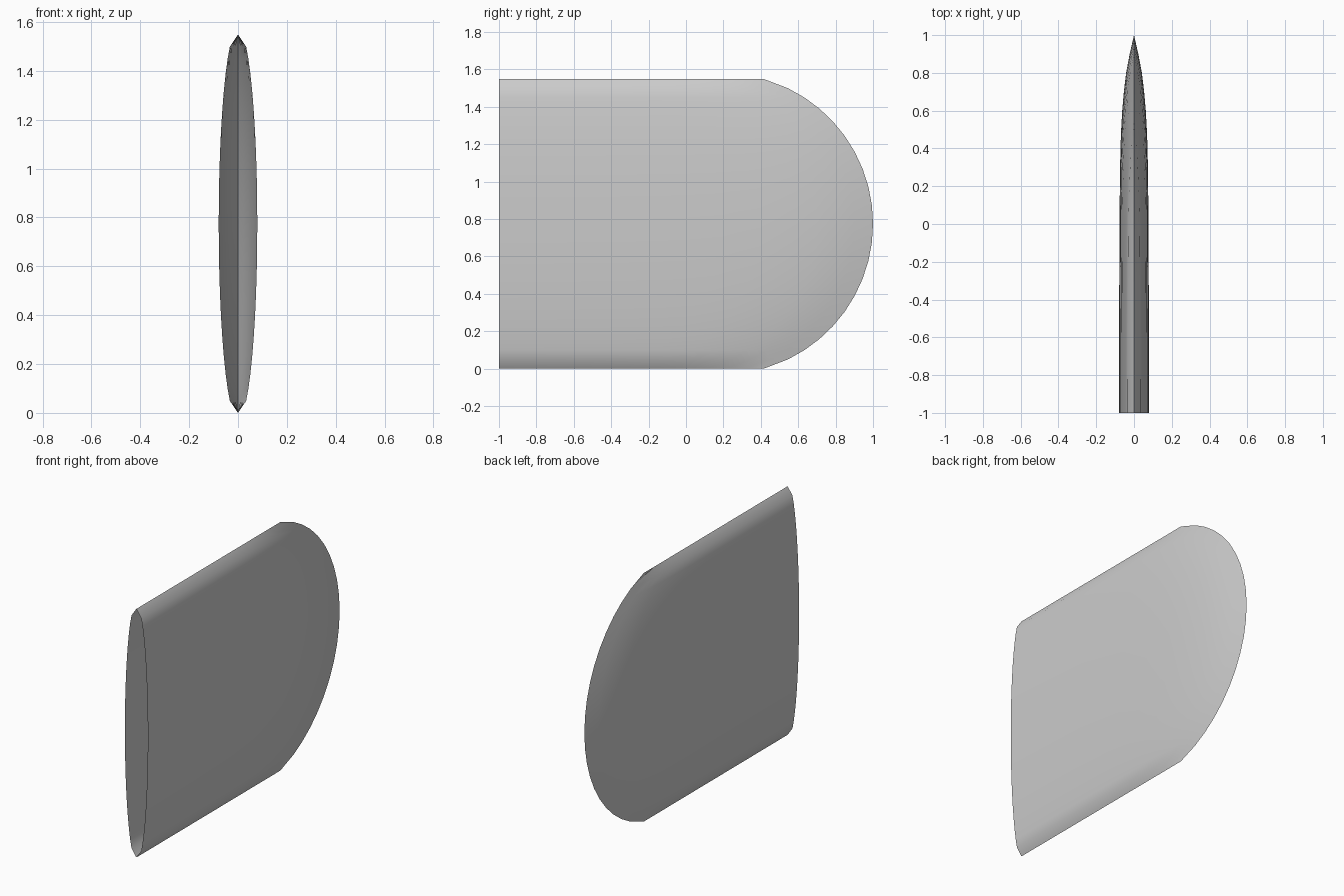
import bpy, bmesh, math

if "Cube" in bpy.data.objects:
    bpy.data.objects.remove(bpy.data.objects["Cube"])

MID, R, YC, HALF = 0.774, 0.805, 0.195, 0.774
BEVEL = 0.725            # height (from the middle) where the edge bevel starts
TAPER = [(0, 0), (0.1, 0.29), (0.2, 0.53), (0.3, 0.68), (0.4, 0.79), (0.5, 0.86),
         (0.6, 0.91), (0.8, 0.95), (1.0, 0.97), (1.35, 0.99)]


def section(h):
    """Half thickness of the lens section at height h from the middle."""
    h = abs(h)
    if h <= BEVEL:
        return 0.079 * math.sqrt(1 - (h / 0.8) ** 2)
    return 0.0334 * (HALF - h) / (HALF - BEVEL)


# Heights of the rows: even steps along the rounded rim, then the bevel
top = math.asin(BEVEL / R)
heights = [R * math.sin(top * i / 9) for i in range(-9, 10)]
heights = [-HALF] + heights + [HALF]

# One side of the shell, open at the flat front end
bm = bmesh.new()
rows = []
for h in heights:
    rim = YC + math.sqrt(R * R - h * h)
    row = [bm.verts.new((section(h) * t, rim - d, MID + h)) for d, t in TAPER]
    row.append(bm.verts.new((section(h), -1.0, MID + h)))
    rows.append(row)
for a, b in zip(rows, rows[1:]):
    for i in range(len(TAPER)):
        bm.faces.new((a[i], b[i], b[i + 1], a[i + 1]))

# Mirror to the other side and weld along the rim
geom = bm.verts[:] + bm.edges[:] + bm.faces[:]
bmesh.ops.mirror(bm, geom=geom, axis='X', merge_dist=0.0001)
bmesh.ops.remove_doubles(bm, verts=bm.verts[:], dist=0.0001)
bmesh.ops.recalc_face_normals(bm, faces=bm.faces[:])
mesh = bpy.data.meshes.new("blade_shell")
bm.to_mesh(mesh)
bm.free()

shell = bpy.data.objects.new("blade_shell", mesh)
bpy.context.collection.objects.link(shell)
# Make sure the outside faces outward
if sum(p.normal.x * p.center.x * p.area for p in mesh.polygons) < 0:
    mesh.flip_normals()
bpy.context.view_layer.objects.active = shell
shell.select_set(True)
bpy.ops.object.shade_smooth_by_angle(angle=math.radians(30))
